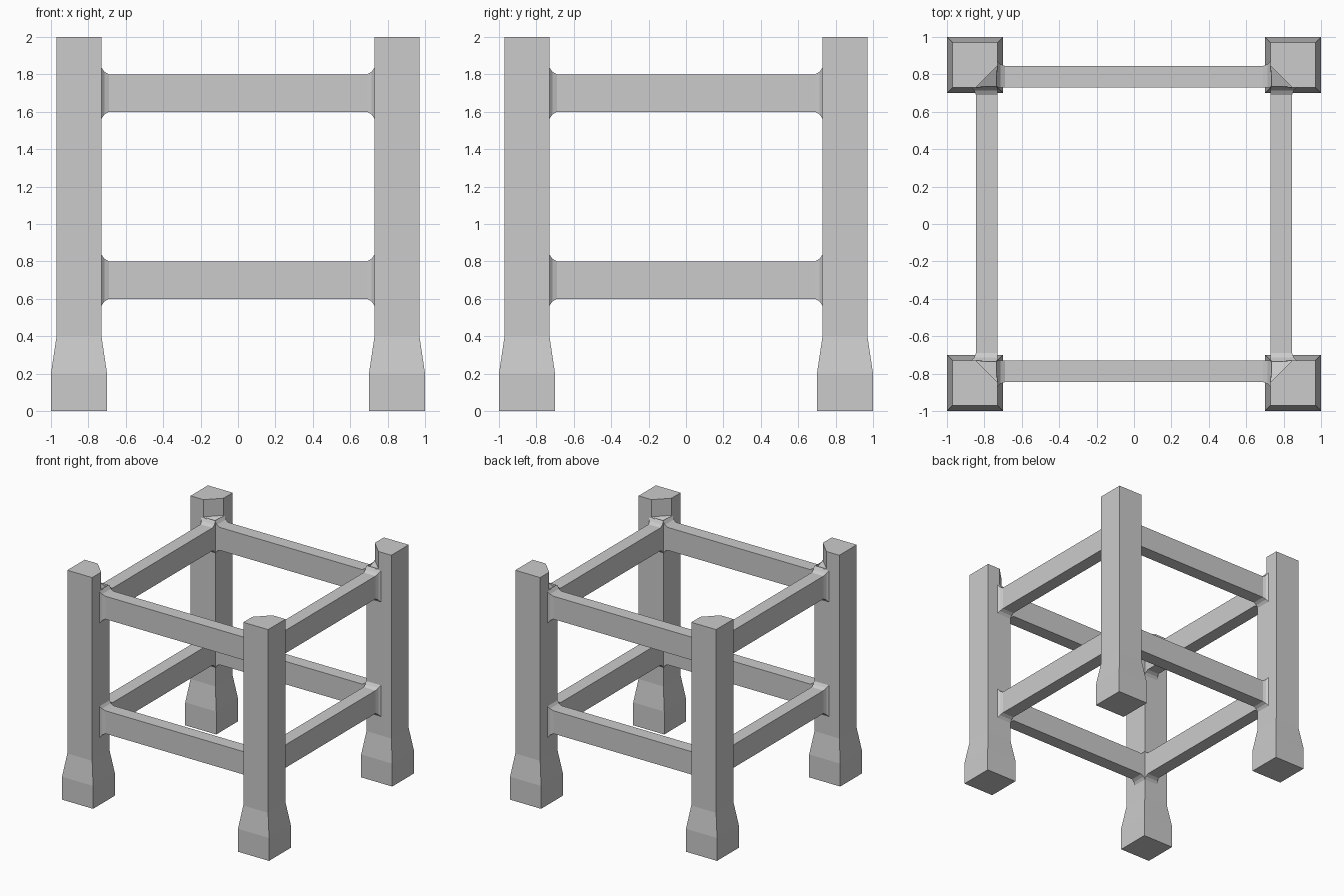
import bpy, bmesh
from math import pi
from mathutils import Matrix

if "Cube" in bpy.data.objects:
    bpy.data.objects.remove(bpy.data.objects["Cube"])


def loft(name, rings, turn):
    """Skin a list of equal-length rings, cap the ends, rotate about z."""
    bm = bmesh.new()
    loops = [[bm.verts.new(p) for p in ring] for ring in rings]
    n = len(loops[0])
    for a, b in zip(loops, loops[1:]):
        for i in range(n):
            j = (i + 1) % n
            bm.faces.new((a[i], a[j], b[j], b[i]))
    bm.faces.new(loops[0][::-1])
    bm.faces.new(loops[-1])
    bmesh.ops.remove_doubles(bm, verts=bm.verts, dist=0.0005)
    bmesh.ops.recalc_face_normals(bm, faces=bm.faces)
    bm.transform(Matrix.Rotation(turn, 4, 'Z'))
    mesh = bpy.data.meshes.new(name)
    bm.to_mesh(mesh)
    bm.free()
    obj = bpy.data.objects.new(name, mesh)
    bpy.context.collection.objects.link(obj)
    return obj


def post_ring(half, z, cut=0.0):
    """Square section around the corner, inner corner cut off by 'cut'."""
    lo, hi = 0.85 - half, 0.85 + half
    return [(lo + cut, lo, z), (hi, lo, z), (hi, hi, z), (lo, hi, z), (lo, lo + cut, z)]


def rail_ring(x, z, up, out):
    """Rectangular rail section, flush on its inner side."""
    y0, y1 = -0.73, -0.845 - out
    return [(x, y0, z - up), (x, y1, z - up), (x, y1, z + 0.2 + up), (x, y0, z + 0.2 + up)]


# Corner posts: wide foot, taper, shaft, head with inner corner cut above the rails
post_rings = [post_ring(0.15, 0), post_ring(0.15, 0.2), post_ring(0.12, 0.4),
              post_ring(0.12, 1.81), post_ring(0.12, 1.85, 0.115), post_ring(0.12, 2, 0.115)]

# Rails flare where they meet the posts: (distance from centre, vertical, outward)
flare = [(0.735, 0.045, 0.03), (0.715, 0.015, 0.01), (0.69, 0, 0)]

for k, side in enumerate(("front", "right", "back", "left")):
    turn = k * pi / 2
    loft(f"post_{k + 1}", post_rings, turn)
    for level, z in (("lower", 0.6), ("upper", 1.6)):
        rings = [rail_ring(-x, z, u, o) for x, u, o in flare]
        rings += [rail_ring(x, z, u, o) for x, u, o in reversed(flare)]
        loft(f"{side}_{level}_rail", rings, turn)
